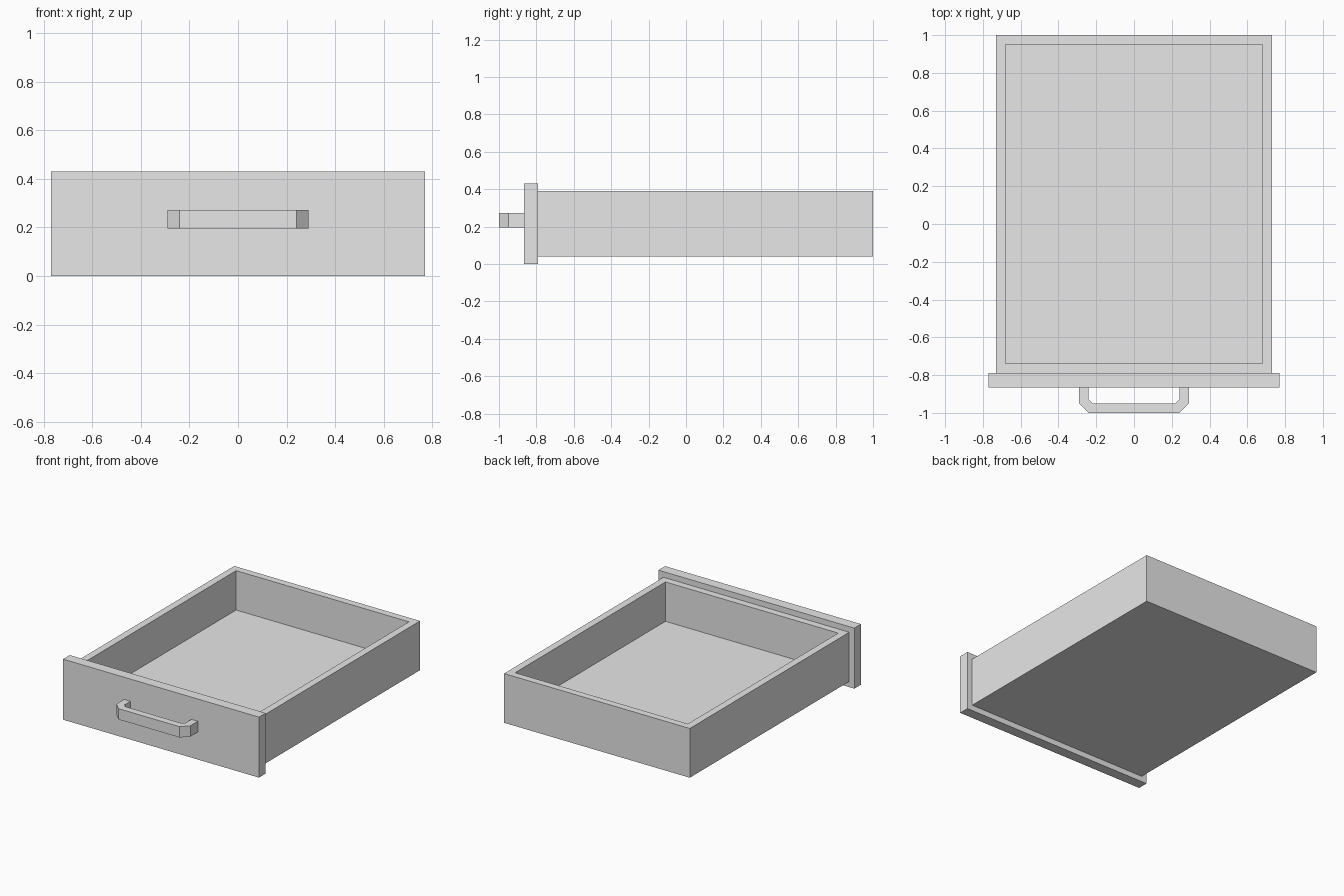
import bpy, bmesh

cube = bpy.data.objects.get("Cube")
if cube:
    bpy.data.objects.remove(cube, do_unlink=True)

GREY = (0.8, 0.8, 0.8, 1)
mat = bpy.data.materials.new("plain grey")
mat.use_nodes = True
mat.diffuse_color = GREY
mat.node_tree.nodes["Principled BSDF"].inputs["Base Color"].default_value = GREY


def prism(name, outline, z0, z1, pocket=None):
    """Extrude an xy outline from z0 to z1; pocket = (wall, floor_z) hollows the top."""
    bm = bmesh.new()
    base = bm.faces.new([bm.verts.new((x, y, z0)) for x, y in outline])
    side = bmesh.ops.extrude_face_region(bm, geom=[base], use_keep_orig=True)
    for v in side["geom"]:
        if isinstance(v, bmesh.types.BMVert):
            v.co.z = z1
    bmesh.ops.recalc_face_normals(bm, faces=bm.faces)
    if pocket:
        wall, floor_z = pocket
        top = max(bm.faces, key=lambda f: f.calc_center_median().z)
        bmesh.ops.inset_region(bm, faces=[top], thickness=wall)
        inner = bmesh.ops.extrude_discrete_faces(bm, faces=[top])["faces"][0]
        for v in inner.verts:
            v.co.z = floor_z
    mesh = bpy.data.meshes.new(name)
    bm.to_mesh(mesh)
    bm.free()
    mesh.materials.append(mat)
    obj = bpy.data.objects.new(name, mesh)
    bpy.context.collection.objects.link(obj)
    return obj


def rect(x, y0, y1):
    return [(-x, y0), (x, y0), (x, y1), (-x, y1)]


# Open tray and the wider front panel
prism("drawer_tray", rect(0.73, -0.79, 1.0), 0.04, 0.39, pocket=(0.072, 0.11))
prism("front_panel", rect(0.77, -0.865, -0.79), 0.0, 0.43)

# Chamfered pull handle: half outline, mirrored across x
half = [(0.24, -0.865), (0.24, -0.93), (0.22, -0.95)]
outer = [(0.24, -1.0), (0.29, -0.95), (0.29, -0.865)]
mirror = lambda pts: [(-x, y) for x, y in reversed(pts)]
prism("pull_handle", half + mirror(half) + mirror(outer) + outer, 0.195, 0.272)
